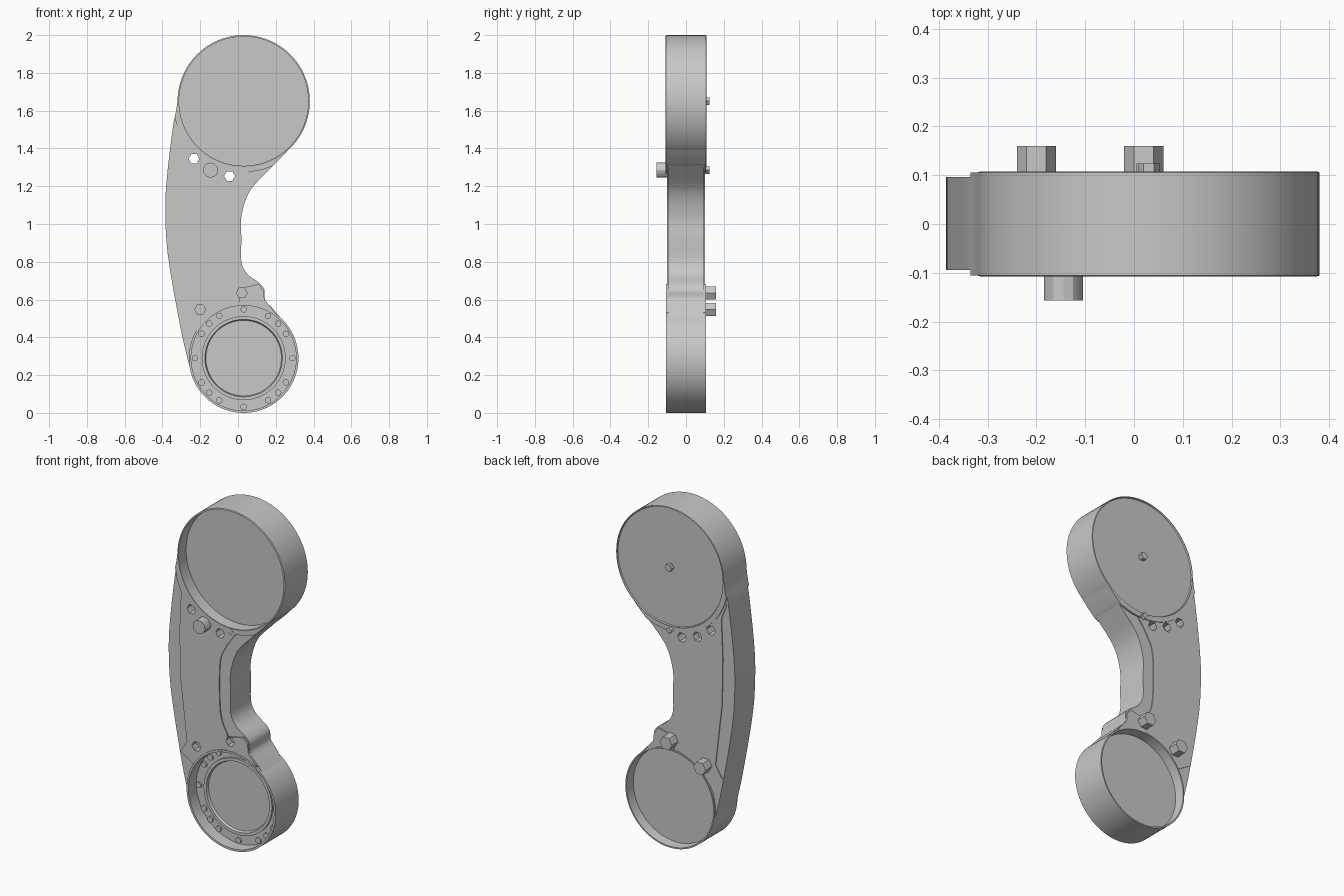
import bpy, bmesh, math
from mathutils import Vector

if "Cube" in bpy.data.objects:
    bpy.data.objects.remove(bpy.data.objects["Cube"])

grey = bpy.data.materials.new("plain grey")
grey.use_nodes = True
grey.diffuse_color = (0.58, 0.58, 0.58, 1)
grey.node_tree.nodes["Principled BSDF"].inputs["Base Color"].default_value = grey.diffuse_color

UPPER, UPPER_R = (0.03, 1.65), 0.35
LOWER, LOWER_R = (0.03, 0.29), 0.29


def finish(name, bm):
    bmesh.ops.remove_doubles(bm, verts=bm.verts, dist=1e-5)
    bmesh.ops.recalc_face_normals(bm, faces=bm.faces)
    mesh = bpy.data.meshes.new(name)
    bm.to_mesh(mesh)
    bm.free()
    obj = bpy.data.objects.new(name, mesh)
    bpy.context.collection.objects.link(obj)
    mesh.materials.append(grey)
    return obj


def prism(name, outline, y0, y1):
    """Extrude an x-z outline along y."""
    bm = bmesh.new()
    front = bm.faces.new([bm.verts.new((x, y0, z)) for x, z in outline])
    grown = bmesh.ops.extrude_face_region(bm, geom=[front], use_keep_orig=True)
    moved = [v for v in grown["geom"] if isinstance(v, bmesh.types.BMVert)]
    bmesh.ops.translate(bm, vec=(0, y1 - y0, 0), verts=moved)
    return finish(name, bm)


def circle(centre, r, sides):
    return [(centre[0] + r * math.cos(math.tau * i / sides),
             centre[1] + r * math.sin(math.tau * i / sides)) for i in range(sides)]


def rod(name, centre, r, y0, y1, sides=24):
    return prism(name, circle(centre, r, sides), y0, y1)


def lathe(name, centre, profile, sides=96):
    """Spin (radius, y) points about a y axis through centre."""
    bm = bmesh.new()
    verts = [bm.verts.new((centre[0] + r, y, centre[1])) for r, y in profile]
    edges = [bm.edges.new(pair) for pair in zip(verts, verts[1:])]
    bmesh.ops.spin(bm, geom=verts + edges, cent=(centre[0], 0, centre[1]),
                   axis=(0, 1, 0), angle=math.tau, steps=sides)
    return finish(name, bm)


def smooth_path(points, steps=6):
    """Round off a run of points with a Catmull-Rom curve."""
    p = [Vector(q) for q in [points[0]] + points + [points[-1]]]
    path = []
    for a, b, c, d in zip(p, p[1:], p[2:], p[3:]):
        for i in range(steps):
            t = i / steps
            path.append(tuple(b + (c - a) * t / 2 + (a * 2 - b * 5 + c * 4 - d) * t * t / 2
                              + (b * 3 - a - c * 3 + d) * t ** 3 / 2))
    return path + [points[-1]]


def boolean(obj, cutter, operation):
    mod = obj.modifiers.new("cut", "BOOLEAN")
    mod.operation, mod.object, mod.solver = operation, cutter, "EXACT"
    bpy.context.view_layer.objects.active = obj
    bpy.ops.object.modifier_apply(modifier=mod.name)


# Handle: curved back edge, hollow grip edge with a lug near the bottom
outer_edge = smooth_path([(-0.312, 1.72), (-0.326, 1.61), (-0.345, 1.51), (-0.374, 1.27),
                          (-0.385, 1.1), (-0.378, 0.9), (-0.352, 0.71), (-0.31, 0.48),
                          (-0.284, 0.355), (-0.247, 0.21)])
grip_edge = smooth_path([(0.25, 0.475), (0.19, 0.545), (0.143, 0.6), (0.14, 0.65), (0.115, 0.686),
                         (0.05, 0.735), (0.018, 0.8), (0.018, 0.92), (0.018, 1.04), (0.06, 1.17),
                         (0.155, 1.278), (0.24, 1.363), (0.31, 1.443)])
outline = outer_edge + [LOWER] + grip_edge + [UPPER]
handle = prism("handle", outline, -0.094, 0.096)

# Raised middle panel on both faces
panel_left = [(-0.335, 1.52), (-0.3, 1.43), (-0.31, 1.2), (-0.305, 0.93), (-0.262, 0.56), (-0.305, 0.49)]
panel_right = smooth_path([(0.0, 0.67), (-0.045, 0.79), (-0.048, 1.07), (-0.01, 1.18), (0.06, 1.28)])
panel = prism("handle_panel", panel_left + [LOWER] + panel_right + [UPPER], -0.101, 0.101)

# Thicker shoulder round the upper cup, and the lug by the lower cup
shoulder = prism("upper_shoulder", outline, -0.106, 0.106)
limit = rod("limit", UPPER, 0.375, -0.2, 0.2, 96)
boolean(shoulder, limit, "INTERSECT")
lug = prism("lower_lug", [(0.0, 0.5), (0.012, 0.66), (0.11, 0.682), (0.135, 0.648),
                          (0.14, 0.6), (0.19, 0.54), (0.2, 0.45)], -0.105, 0.105)

# Cup seats, hex through holes and blind hex sockets
holes = [(-0.233, 1.345), (-0.045, 1.254)]
plug = (-0.145, 1.285)
bolts = [(-0.2, 0.547), (0.02, 0.635)]
cutters = [limit,
           rod("seat", UPPER, UPPER_R - 0.004, -0.2, 0.2, 96),
           rod("seat", LOWER, LOWER_R - 0.004, -0.2, 0.2, 96)]
cutters += [rod("hole", c, 0.029, -0.2, 0.2, 6) for c in holes]
cutters += [rod("socket", c, 0.029, -0.2, -0.06, 6) for c in bolts]
cutters.append(rod("socket", plug, 0.029, 0.06, 0.2, 6))
for part in (handle, panel, shoulder, lug):
    for cutter in cutters[1:]:
        boolean(part, cutter, "DIFFERENCE")
for cutter in cutters:
    bpy.data.objects.remove(cutter)

# Cups: thin rims with recessed faces
lathe("upper_cup", UPPER, [
    (0, -0.037), (0.342, -0.037), (0.342, -0.108), (UPPER_R, -0.106),
    (UPPER_R, 0.106), (0.345, 0.108), (0.342, 0.1), (0, 0.1)])
lathe("lower_cup", LOWER, [
    (0, -0.03), (0.2, -0.03), (0.205, -0.045), (0.222, -0.045), (0.222, -0.033),
    (0.278, -0.033), (0.278, -0.107), (LOWER_R, -0.107),
    (LOWER_R, 0.107), (0.282, 0.107), (0.278, 0.05), (0, 0.05)])

# Ring of small screws in the lower cup
for quarter in range(4):
    for step in (0, 30, 45, 60):
        a = math.radians(quarter * 90 + step)
        rod("ring_screw", (LOWER[0] + 0.258 * math.cos(a), LOWER[1] + 0.258 * math.sin(a)),
            0.017, -0.043, -0.025, 12)

# Plug on the front, hex bolt heads on the back, small studs on the back
rod("front_plug", plug, 0.04, -0.157, -0.08, 12)
for centre in bolts:
    rod("back_bolt", centre, 0.04, 0.08, 0.16, 6)
rod("centre_stud", UPPER, 0.022, 0.09, 0.124, 6)
rod("shoulder_stud", (0.025, 1.285), 0.02, -0.108, 0.124, 4)

# Smooth curved walls, keep rims crisp
bpy.ops.object.select_all(action="DESELECT")
for obj in bpy.context.collection.objects:
    if obj.type == "MESH" and obj.data.materials and obj.data.materials[0] == grey:
        obj.select_set(True)
        bpy.context.view_layer.objects.active = obj
bpy.ops.object.shade_smooth_by_angle(angle=math.radians(30))
